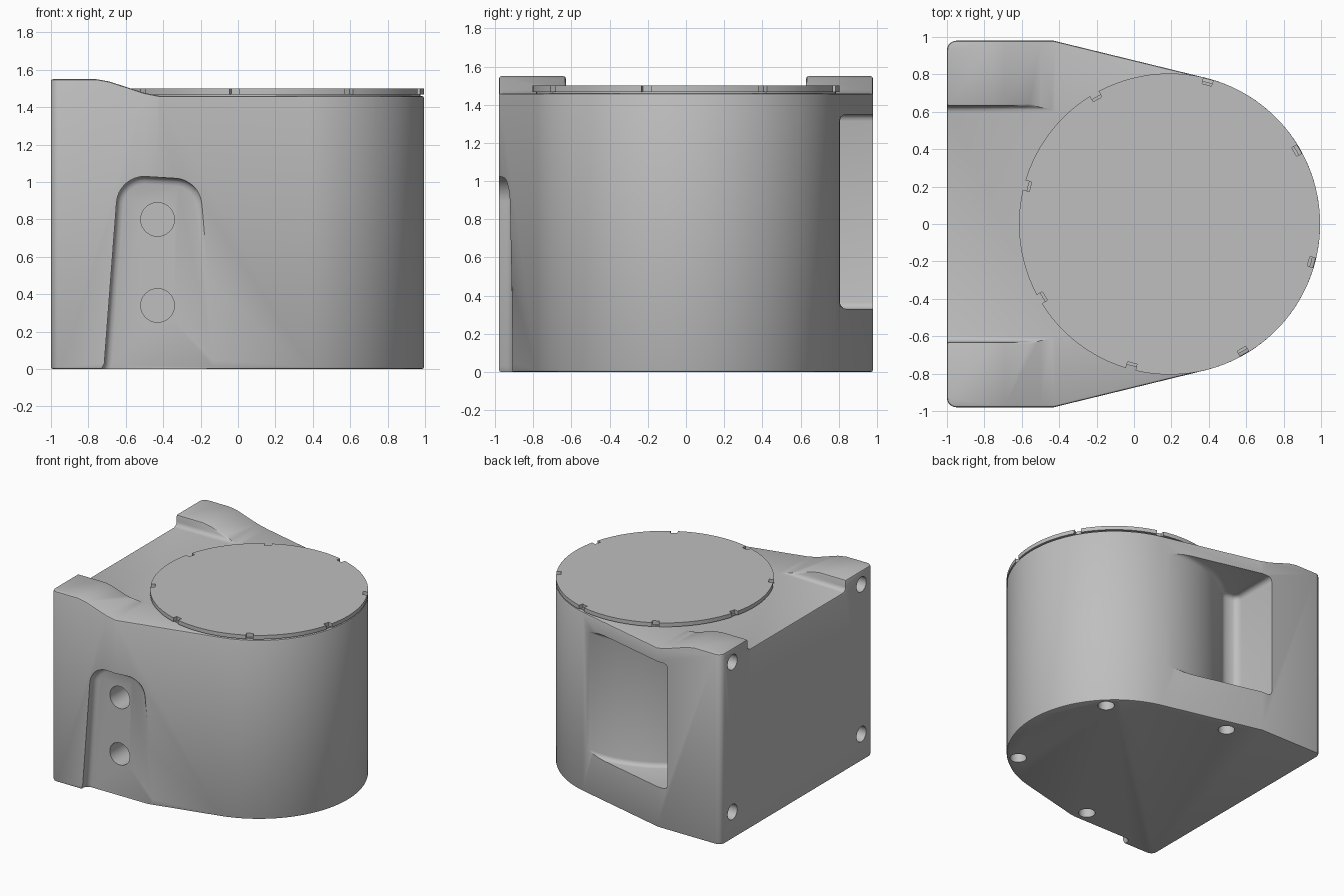
import bpy, bmesh, math
from mathutils import Vector

if "Cube" in bpy.data.objects:
    bpy.data.objects.remove(bpy.data.objects["Cube"])

CX, R = 0.19, 0.805           # round end: centre and radius
TOP, EAR = 1.46, 1.55         # deck height and corner lug height

grey = bpy.data.materials.new("housing grey")
grey.diffuse_color = (0.52, 0.52, 0.52, 1)
grey.use_nodes = True
grey.node_tree.nodes["Principled BSDF"].inputs["Base Color"].default_value = grey.diffuse_color


def prism(name, pts, a, b, axis="Z"):
    """Extrude a 2D outline between a and b along an axis."""
    place = {"X": lambda p, t: (t, p[0], p[1]),
             "Y": lambda p, t: (p[0], t, p[1]),
             "Z": lambda p, t: (p[0], p[1], t)}[axis]
    bm = bmesh.new()
    lo = [bm.verts.new(place(p, a)) for p in pts]
    hi = [bm.verts.new(place(p, b)) for p in pts]
    bm.faces.new(lo)
    bm.faces.new(hi)
    for i in range(len(pts)):
        j = (i + 1) % len(pts)
        bm.faces.new((lo[i], lo[j], hi[j], hi[i]))
    bmesh.ops.recalc_face_normals(bm, faces=bm.faces[:])
    me = bpy.data.meshes.new(name)
    bm.to_mesh(me)
    bm.free()
    me.materials.append(grey)
    ob = bpy.data.objects.new(name, me)
    bpy.context.collection.objects.link(ob)
    return ob


def arc(cx, cy, r, a0, a1, n):
    return [(cx + r * math.cos(math.radians(a0 + (a1 - a0) * i / n)),
             cy + r * math.sin(math.radians(a0 + (a1 - a0) * i / n))) for i in range(n + 1)]


def apply(ob, mod):
    bpy.ops.object.select_all(action="DESELECT")
    bpy.context.view_layer.objects.active = ob
    ob.select_set(True)
    bpy.ops.object.modifier_apply(modifier=mod.name)


def bevel(ob, width, segs=3, angle=40):
    m = ob.modifiers.new("bevel", "BEVEL")
    m.width, m.segments = width, segs
    m.limit_method, m.angle_limit = "ANGLE", math.radians(angle)
    m.use_clamp_overlap = False
    apply(ob, m)


def cut(ob, cutter):
    m = ob.modifiers.new("cut", "BOOLEAN")
    m.operation, m.solver, m.object = "DIFFERENCE", "EXACT", cutter
    apply(ob, m)
    bpy.data.objects.remove(cutter)


def smooth(ob):
    bpy.ops.object.select_all(action="DESELECT")
    bpy.context.view_layer.objects.active = ob
    ob.select_set(True)
    bpy.ops.object.shade_smooth_by_angle(angle=math.radians(32))


# Housing: square back, tapering flanks tangent to a round end
d = Vector((-0.43 - CX, 0.98))
tangent = math.degrees(math.atan2(d.y, d.x) - math.acos(R / d.length))
outline = (arc(CX, 0, R, -tangent, tangent, 64) + [(-0.43, 0.98)]
           + arc(-0.95, 0.93, 0.05, 90, 180, 5) + arc(-0.95, -0.93, 0.05, 180, 270, 5)
           + [(-0.43, -0.98)])
body = prism("housing", outline, 0, EAR)

# Lowered deck, leaving two sloped lugs at the back corners
cut(body, prism("deck_cut", [(-0.76, EAR), (-0.69, 1.538), (-0.50, 1.476), (-0.42, TOP),
                             (1.3, TOP), (1.3, 1.8), (-0.76, 1.8)], -1.2, 1.2, "Y"))
channel = prism("channel_cut", [(-0.63, TOP), (0.63, TOP), (0.63, 1.8), (-0.63, 1.8)],
                -1.3, 1.3, "X")
bevel(channel, 0.035)
cut(body, channel)
bevel(body, 0.012, 2, 50)

# Arched mounting recess on the front flank, open at the bottom
arch = ([(-0.09, -0.3), (-0.09, 0.0)] + arc(-0.34, 0.86, 0.16, 5, 90, 8)
        + arc(-0.50, 0.88, 0.15, 90, 175, 8) + [(-0.715, 0.03), (-0.73, 0.0), (-0.75, -0.3)])
recess = prism("recess_cut", arch, -1.3, -0.908, "Y")
bevel(recess, 0.04)
cut(body, recess)

# Deep side pocket on the rear flank, following the round wall
pocket = prism("pocket_cut", arc(CX, 0, R + 0.001, tangent + 0.3, 136, 24)
               + arc(-0.45, 0.63, 0.07, 240, 180, 5) + [(-0.52, 1.3), (0.5, 1.3)],
               0.33, 1.35)
bevel(pocket, 0.035)
cut(body, pocket)

# Screw holes: recess pair, back face corners, base
for z in (0.34, 0.80):
    cut(body, prism("hole_cut", arc(-0.43, z, 0.09, 0, 348.75, 31), -1.2, -0.70, "Y"))
for y in (-0.83, 0.83):
    for z in (0.22, 1.44):
        cut(body, prism("hole_cut", arc(y, z, 0.062, 0, 345, 23), -1.2, -0.78, "X"))
for x, y in ((0.70, 0.51), (0.70, -0.51), (-0.22, 0.81), (-0.22, -0.81)):
    cut(body, prism("hole_cut", arc(x, y, 0.062, 0, 345, 23), -0.2, 0.2))
smooth(body)

# Lid: disc with eight rim notches on a slightly smaller neck
rim = []
for k in range(8):
    a = 30 + 45 * k
    half = math.degrees(0.027 / R)
    rim += arc(CX, 0, R - 0.035, a - half, a + half, 2)
    rim += arc(CX, 0, R, a + half, a + 45 - half, 12)
lid = prism("lid", rim, 1.468, 1.50)
smooth(lid)
neck = prism("lid_neck", arc(CX, 0, R - 0.02, 0, 355, 71), TOP - 0.01, 1.47)
smooth(neck)
